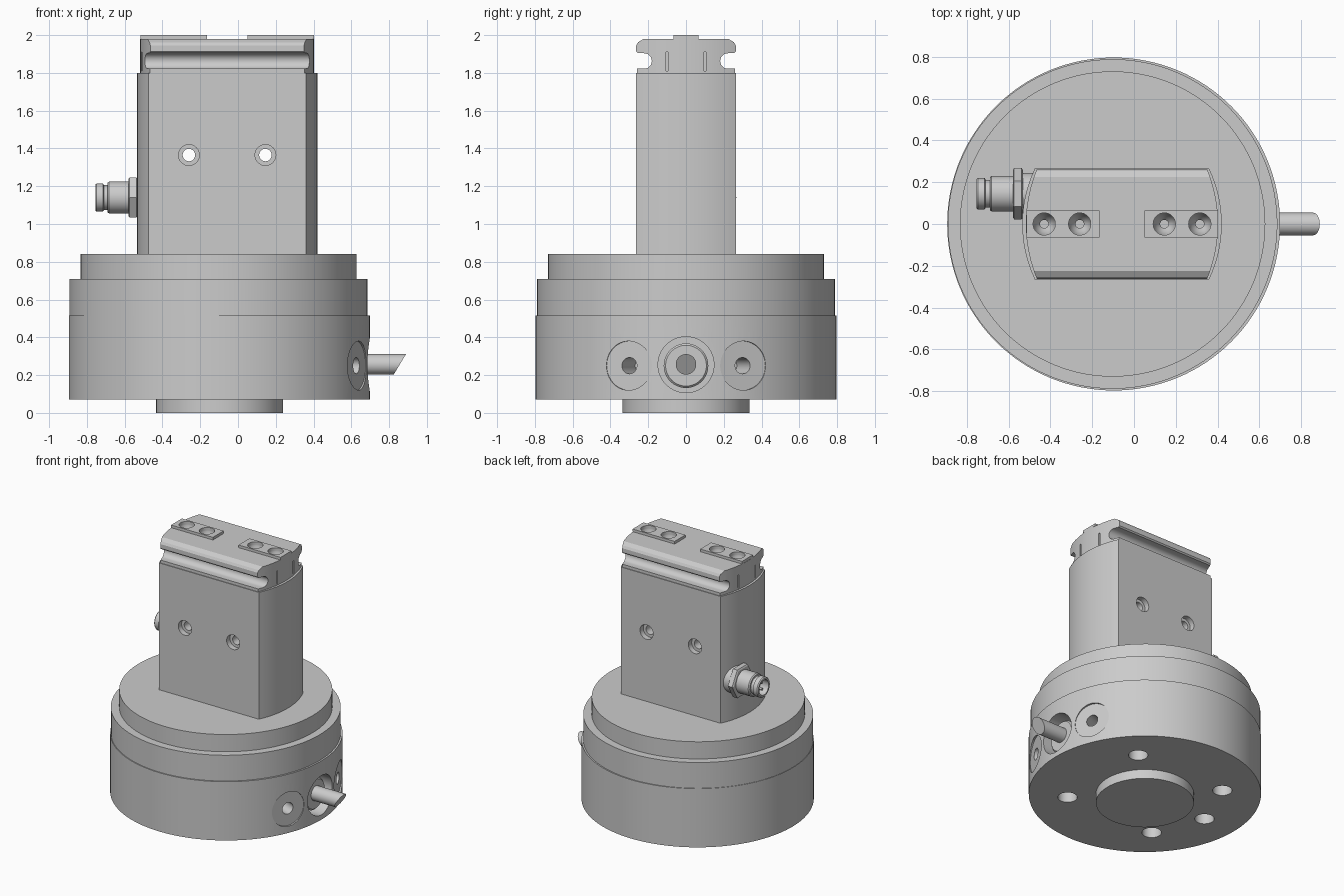
import bpy, bmesh
from math import pi, sin, cos, radians, sqrt
from mathutils import Vector

if "Cube" in bpy.data.objects:
    bpy.data.objects.remove(bpy.data.objects["Cube"])

CX = -0.0975      # round base axis
BX = -0.0575      # upper body centre


def finish(bm, name):
    bmesh.ops.recalc_face_normals(bm, faces=bm.faces[:])
    me = bpy.data.meshes.new(name)
    bm.to_mesh(me)
    bm.free()
    ob = bpy.data.objects.new(name, me)
    bpy.context.collection.objects.link(ob)
    return ob


def lathe(name, profile, origin, direction=(0, 0, 1), n=64, phase=0.0):
    """Revolve (radius, height) points around an axis, capping both ends."""
    bm = bmesh.new()
    rot = Vector(direction).to_track_quat('Z', 'Y')
    rings = []
    for r, h in profile:
        rings.append([bm.verts.new(Vector(origin) + rot @ Vector(
            (r * cos(2 * pi * i / n + phase), r * sin(2 * pi * i / n + phase), h))) for i in range(n)])
    for a, b in zip(rings, rings[1:]):
        for i in range(n):
            j = (i + 1) % n
            bm.faces.new((a[i], a[j], b[j], b[i]))
    bm.faces.new(rings[0])
    bm.faces.new(rings[-1])
    return finish(bm, name)


def prism(name, pts, lo, hi, axis='z'):
    """Extrude an outline along z (xy points) or x (yz points)."""
    bm = bmesh.new()
    def at(p, h):
        return (p[0], p[1], h) if axis == 'z' else (h, p[0], p[1])
    a = [bm.verts.new(at(p, lo)) for p in pts]
    b = [bm.verts.new(at(p, hi)) for p in pts]
    for i in range(len(pts)):
        j = (i + 1) % len(pts)
        bm.faces.new((a[i], a[j], b[j], b[i]))
    bm.faces.new(a)
    bm.faces.new(b)
    return finish(bm, name)


def boolean(ob, tools, op='DIFFERENCE'):
    bpy.context.view_layer.objects.active = ob
    for t in tools:
        m = ob.modifiers.new("cut", 'BOOLEAN')
        m.operation, m.solver, m.object = op, 'EXACT', t
        bpy.ops.object.modifier_apply(modifier=m.name)


def remove(tools):
    for t in tools:
        bpy.data.objects.remove(t, do_unlink=True)


def bulged_plan(half, hy=0.265, sag=0.06, n=16):
    """Rectangle with bowed ends, reaching +-half at y = 0."""
    R = (hy * hy + sag * sag) / (2 * sag)
    right = []
    for i in range(n + 1):
        y = -hy + 2 * hy * i / n
        right.append((half - R + sqrt(R * R - y * y), y))
    return [(BX + x, y) for x, y in right] + [(BX - x, -y) for x, y in right]


def rect(x0, x1, y0, y1):
    return [(x0, y0), (x1, y0), (x1, y1), (x0, y1)]


# Round base
base = lathe("base_housing", [(0.797, 0.07), (0.797, 0.515)], (CX, 0, 0), n=128)
lathe("upper_ring", [(0.789, 0.515), (0.789, 0.71)], (CX - 0.005, 0, 0), n=128)
lathe("top_disc", [(0.731, 0.71), (0.731, 0.84)], (CX - 0.005, 0, 0), n=128)
lathe("centring_boss", [(0.336, 0.0), (0.336, 0.07)], (CX, 0, 0), n=96)

# Mounting holes underneath, side ports and cable recess
cuts = []
for a in (45, 135, 180, 225, 315):
    t = radians(a)
    cuts.append(lathe("cut", [(0.067, 0.0), (0.067, 0.28)],
                      (CX + 0.533 * cos(t), 0.533 * sin(t), 0), n=32))
for s in (-1, 1):
    t = radians(22.5 * s)
    cuts.append(lathe("cut", [(0.043, 0.6), (0.043, 0.783), (0.13, 0.783), (0.13, 0.9)],
                      (CX, 0, 0.25), (cos(t), sin(t), 0), n=48))
cuts.append(lathe("cut", [(0.148, 0.55), (0.148, 0.9)], (0, 0, 0.255), (1, 0, 0), n=64))
boolean(base, cuts)
remove(cuts)

# Cable gland and obliquely cut cable
lathe("cable_gland", [(0.118, 0.54), (0.118, 0.64), (0.108, 0.65)], (0, 0, 0.25), (1, 0, 0))
cable = lathe("cable", [(0.054, 0.6), (0.054, 0.85)], (0, 0, 0.257), (1, 0, 0), n=48)
for v in cable.data.vertices:
    if v.co.x > 0.8:
        v.co.x = 0.857 + (v.co.z - 0.257) * 0.6

# Upper body with two counterbored cross holes
body = prism("gripper_body", bulged_plan(0.4775), 0.84, 1.80)
cuts = []
for x in (-0.26, 0.145):
    cuts.append(lathe("cut", [(0.055, -0.3), (0.055, -0.225), (0.033, -0.225), (0.033, 0.225),
                              (0.055, 0.225), (0.055, 0.3)], (x, 0, 1.365), (0, 1, 0), n=40))
boolean(body, cuts)
remove(cuts)

# Slotted head: grooved section trimmed to the bowed outline
half = [(0.260, 1.80), (0.260, 1.822)]
for i in range(13):
    t = -pi / 2 - pi * i / 12
    half.append((0.222 + 0.041 * cos(t), 1.863 + 0.041 * sin(t)))
half += [(0.255, 1.904), (0.264, 1.913), (0.264, 1.945), (0.254, 1.962), (0.225, 1.98)]
head = prism("jaw_head", half + [(-y, z) for y, z in reversed(half)], -0.7, 0.6, 'x')
plan = prism("cut", bulged_plan(0.460, 0.28), 1.7, 2.1)
boolean(head, [plan], 'INTERSECT')
remove([plan])

# Raised jaw pads
pads = [prism("jaw_pad_left", rect(-0.515, -0.165, -0.065, 0.065), 1.98, 2.0),
        prism("jaw_pad_right", rect(0.05, 0.402, -0.065, 0.065), 1.98, 2.0)]

# Screw holes through pads, thin slots in the head ends
holes = [lathe("cut", [(0.02, 1.86), (0.02, 1.91), (0.036, 1.93), (0.053, 1.97), (0.053, 2.05)],
               (x, 0, 0), n=40) for x in (-0.43, -0.26, 0.145, 0.315)]
slots = [prism("cut", rect(x - 0.06, x + 0.06, y - 0.005, y + 0.005), 1.81, 1.91)
         for x in (BX - 0.47, BX + 0.47) for y in (-0.1, 0.1)]
boolean(head, holes + slots)
boolean(pads[0], holes[:2])
boolean(pads[1], holes[2:])
remove(holes + slots)

# Side plug connector
P, D = (0, 0.145, 1.14), (-1, 0, 0)
lathe("connector_seat", [(0.1, 0.46), (0.1, 0.54)], P, D, n=48)
hexagon = lathe("connector_nut", [(0.112, 0.532), (0.123, 0.538), (0.123, 0.574), (0.112, 0.58)], P, D, n=6)
# turn the nut so that two corners point along y
top = max(v.co.z for v in hexagon.data.vertices)
if top > 1.14 + 0.115:
    for v in hexagon.data.vertices:
        y, z = v.co.y - P[1], v.co.z - P[2]
        v.co.y, v.co.z = P[1] - z, P[2] + y
lathe("connector_socket", [(0.085, 0.57), (0.085, 0.682), (0.078, 0.69), (0.066, 0.69), (0.066, 0.71),
                           (0.075, 0.715), (0.075, 0.748), (0.069, 0.755), (0.056, 0.755),
                           (0.056, 0.66)], P, D, n=48)
for i in range(3):
    t = 2 * pi * i / 3
    lathe(f"connector_pin_{i + 1}", [(0.009, 0.655), (0.009, 0.73)],
          (0, P[1] + 0.028 * cos(t), P[2] + 0.028 * sin(t)), D, n=12)

# Smooth shading with sharp edges kept
bpy.ops.object.select_all(action='DESELECT')
for ob in bpy.context.scene.objects:
    ob.select_set(True)
bpy.context.view_layer.objects.active = base
bpy.ops.object.shade_smooth_by_angle(angle=radians(25))
